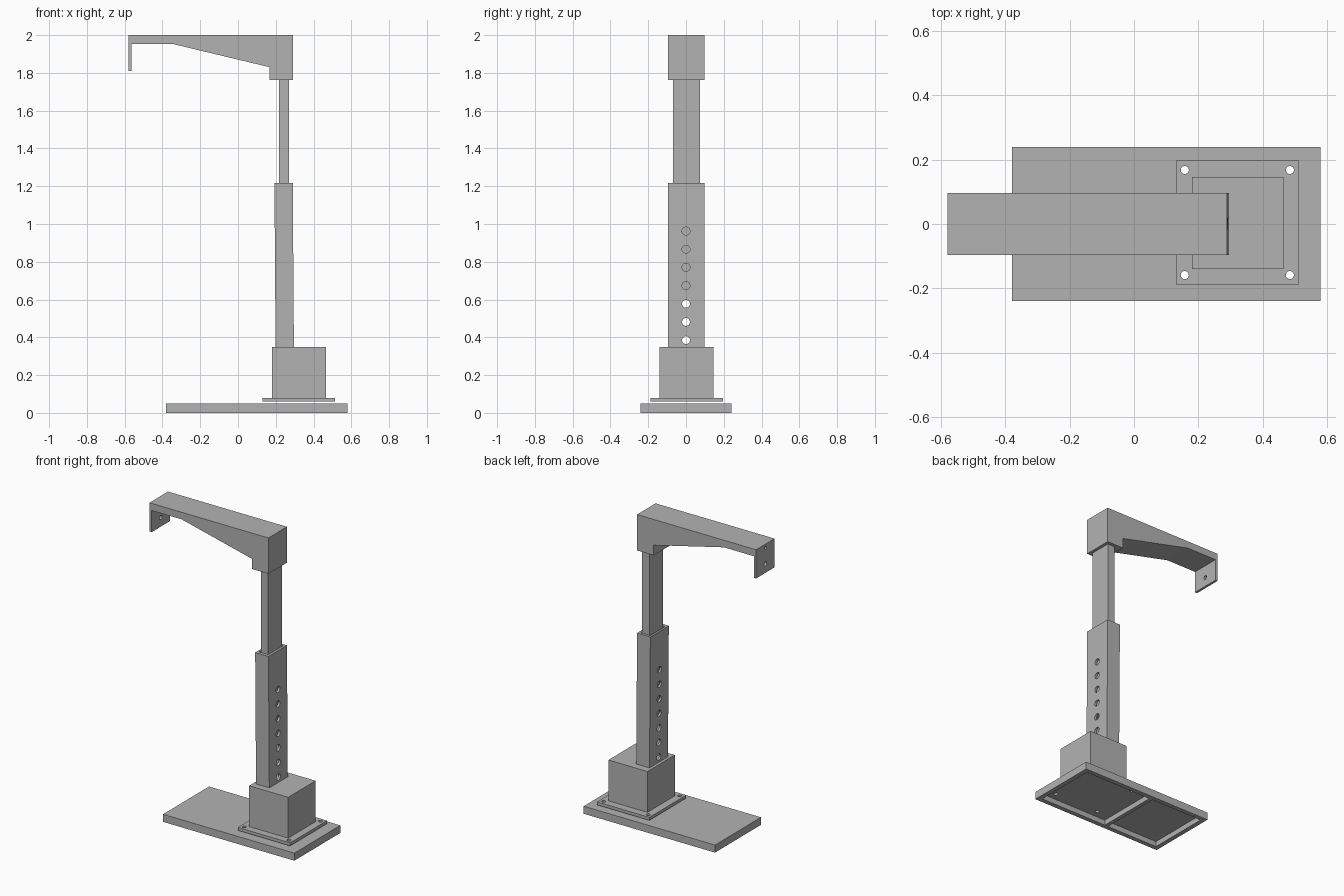
import bpy, bmesh, math
from mathutils import Matrix

if "Cube" in bpy.data.objects:
    bpy.data.objects.remove(bpy.data.objects["Cube"], do_unlink=True)

grey = bpy.data.materials.new("plain_grey")
grey.use_nodes = True
grey.diffuse_color = (0.45, 0.45, 0.45, 1)
grey.node_tree.nodes["Principled BSDF"].inputs["Base Color"].default_value = (0.45, 0.45, 0.45, 1)


def make_object(name, bm):
    bmesh.ops.recalc_face_normals(bm, faces=bm.faces)
    mesh = bpy.data.meshes.new(name)
    bm.to_mesh(mesh)
    bm.free()
    mesh.materials.append(grey)
    obj = bpy.data.objects.new(name, mesh)
    bpy.context.collection.objects.link(obj)
    return obj


def prism(name, profile, y0, y1):
    """Extrude an x-z profile along y."""
    bm = bmesh.new()
    face = bm.faces.new([bm.verts.new((x, y0, z)) for x, z in profile])
    ext = bmesh.ops.extrude_face_region(bm, geom=[face])
    verts = [g for g in ext["geom"] if isinstance(g, bmesh.types.BMVert)]
    bmesh.ops.translate(bm, verts=verts, vec=(0, y1 - y0, 0))
    return make_object(name, bm)


def box(name, x0, x1, y0, y1, z0, z1):
    return prism(name, [(x0, z0), (x1, z0), (x1, z1), (x0, z1)], y0, y1)


def drills(name, centres, radius, length, axis="Z"):
    """Cylinders used for cutting rows of holes."""
    bm = bmesh.new()
    turn = Matrix.Rotation(math.pi / 2, 4, "Y") if axis == "X" else Matrix()
    for c in centres:
        bmesh.ops.create_cone(bm, cap_ends=True, segments=24, radius1=radius, radius2=radius,
                              depth=length, matrix=Matrix.Translation(c) @ turn)
    return make_object(name, bm)


def cut(obj, *cutters):
    bpy.context.view_layer.objects.active = obj
    for cutter in cutters:
        cutter.hide_render = True
        mod = obj.modifiers.new("cut", "BOOLEAN")
        mod.operation, mod.solver, mod.object = "DIFFERENCE", "EXACT", cutter
        bpy.ops.object.modifier_apply(modifier=mod.name)
        bpy.data.objects.remove(cutter, do_unlink=True)


bolts = [(x, y, 0.05) for x in (0.158, 0.485) for y in (-0.159, 0.168)]

# Base tray: open underneath, with a cross rib
base = box("base_plate", -0.38, 0.58, -0.24, 0.24, 0, 0.05)
cut(base,
    box("recess_a", -0.35, 0.03, -0.21, 0.21, -0.02, 0.035),
    box("recess_b", 0.055, 0.55, -0.21, 0.21, -0.02, 0.035),
    drills("bolt_drill", bolts, 0.0125, 0.3))

# Mounting flange, slightly raised, and socket block
flange = box("mounting_flange", 0.13, 0.513, -0.188, 0.197, 0.06, 0.08)
cut(flange, drills("bolt_drill", bolts, 0.0125, 0.3))
box("socket_block", 0.18, 0.465, -0.14, 0.146, 0.08, 0.35)

# Outer column: hollow, with a row of height-adjustment holes, leaning slightly
column = box("outer_column", 0.199, 0.296, -0.096, 0.097, 0.345, 1.217)
cut(column,
    box("bore", 0.212, 0.281, -0.076, 0.08, 0.3, 1.3),
    drills("pin_drill", [(0.25, 0, 0.385 + 0.0963 * i) for i in range(7)], 0.021, 0.3, "X"))
for v in column.data.vertices:
    v.co.x -= 0.007 * (v.co.z - 0.345)

# Sliding inner column
box("inner_column", 0.216, 0.27, -0.07, 0.075, 0.62, 1.77)

# Arm with a tapered underside, a head over the column and a hanging end tab
arm = prism("arm", [(-0.58, 2), (0.29, 2), (0.29, 1.763), (0.168, 1.763), (0.168, 1.83),
                    (-0.345, 1.953), (-0.564, 1.953), (-0.564, 1.81), (-0.58, 1.81)],
            -0.096, 0.097)
cut(arm,
    drills("tab_drill", [(-0.57, 0, 1.87)], 0.014, 0.08, "X"),
    drills("end_drill", [(-0.58, 0, 1.976)], 0.01, 0.08, "X"))
